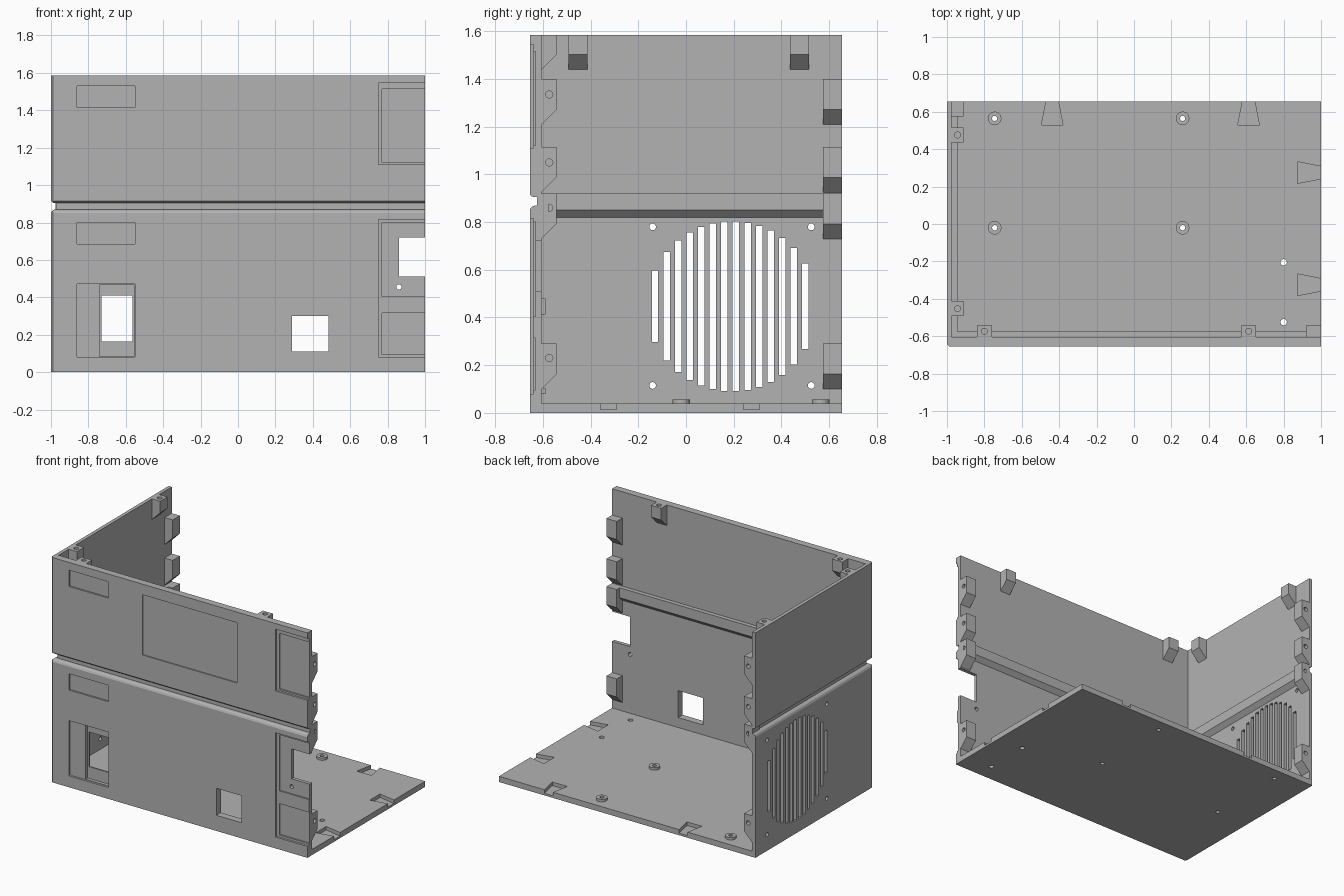
import bpy, bmesh, math
from mathutils import Vector, Matrix

if "Cube" in bpy.data.objects:
    bpy.data.objects.remove(bpy.data.objects["Cube"])

X, Y, H = 1.0, 0.655, 1.585        # half width, half depth, height
TL, TF = 0.025, 0.05               # left and front wall thickness
IL, IF = -X + TL, -Y + TF          # inner wall planes

grey = bpy.data.materials.new("grey_plastic")
grey.diffuse_color = (0.45, 0.45, 0.45, 1)
grey.use_nodes = True
grey.node_tree.nodes["Principled BSDF"].inputs["Base Color"].default_value = grey.diffuse_color


def finish(name, bm):
    bmesh.ops.recalc_face_normals(bm, faces=bm.faces)
    me = bpy.data.meshes.new(name)
    bm.to_mesh(me)
    bm.free()
    me.materials.append(grey)
    ob = bpy.data.objects.new(name, me)
    bpy.context.collection.objects.link(ob)
    return ob


def loft(name, rings):
    """Closed solid through rings of matching points."""
    bm = bmesh.new()
    vs = [[bm.verts.new(p) for p in r] for r in rings]
    n = len(vs[0])
    for a, b in zip(vs, vs[1:]):
        for i in range(n):
            j = (i + 1) % n
            bm.faces.new((a[i], a[j], b[j], b[i]))
    bm.faces.new(vs[0])
    bm.faces.new(vs[-1])
    return finish(name, bm)


def box(name, x0, x1, y0, y1, z0, z1):
    return loft(name, [[(x0, y0, z), (x1, y0, z), (x1, y1, z), (x0, y1, z)]
                       for z in (z0, z1)])


def cyl(name, centre, r, length, axis):
    bm = bmesh.new()
    rot = Vector((0, 0, 1)).rotation_difference(Vector(axis)).to_matrix().to_4x4()
    bmesh.ops.create_cone(bm, cap_ends=True, segments=24, radius1=r, radius2=r,
                          depth=length, matrix=Matrix.Translation(centre) @ rot)
    return finish(name, bm)


def cut(ob, cutter):
    m = ob.modifiers.new("cut", 'BOOLEAN')
    m.operation, m.solver, m.object = 'DIFFERENCE', 'EXACT', cutter
    bpy.context.view_layer.objects.active = ob
    bpy.ops.object.modifier_apply(modifier=m.name)
    bpy.data.objects.remove(cutter)


# Front and left walls: one mitred profile with outer groove and inner ridge
outer = [(0, 0), (0, 0.85), (0.006, 0.862), (0.015, 0.868), (0.03, 0.87),
         (0.03, 0.905), (0.012, 0.905), (0, 0.915), (0, H)]
inner = [(0, H), (0, 0.92), (0.03, 0.92), (0.03, 0.85), (0, 0.82), (0, 0)]
prof = [(d, d, z) for d, z in outer] + [(TL + d, TF + d, z) for d, z in inner]
walls = loft("front_and_left_walls", [
    [(X, -Y + f, z) for l, f, z in prof],
    [(-X + l, -Y + f, z) for l, f, z in prof],
    [(-X + l, Y, z) for l, f, z in prof]])

# Small chamfer on the outer corner
c = 0.012
cut(walls, loft("corner_cut", [[(-X - c, -Y + 2 * c, z), (-X - c, -Y - c, z),
                                (-X + 2 * c, -Y - c, z)] for z in (-0.1, H + 0.1)]))

# Front recesses and openings: x0, x1, z0, z1, depth
for x0, x1, z0, z1, d in [
        (-0.86, -0.55, 1.415, 1.53, 0.012), (-0.86, -0.55, 0.685, 0.80, 0.012),
        (-0.287, 0.45, 1.085, 1.51, 0.008),
        (0.75, 1.1, 1.11, 1.545, 0.015), (0.77, 1.1, 1.122, 1.515, 0.025),
        (0.75, 1.1, 0.08, 0.815, 0.015), (0.77, 1.1, 0.405, 0.80, 0.025),
        (0.77, 1.1, 0.095, 0.315, 0.025),
        (-0.86, -0.55, 0.08, 0.47, 0.015), (-0.74, -0.555, 0.083, 0.465, 0.038),
        (-0.73, -0.565, 0.165, 0.41, 0.1), (0.29, 0.485, 0.11, 0.30, 0.1),
        (0.86, 1.1, 0.51, 0.72, 0.1)]:
    cut(walls, box("front_cut", x0, x1, -Y - 0.1, -Y + d, z0, z1))
cut(walls, cyl("front_hole", (0.86, -Y, 0.455), 0.014, 0.3, (0, 1, 0)))

# Round fan grille of upright slots, with four screw holes
for i in range(14):
    y = -0.13 + i * 0.0485
    h = math.sqrt(0.356 ** 2 - (y - 0.193) ** 2)
    cut(walls, box("slot", -X - 0.1, -X + 0.1, y - 0.0135, y + 0.0135,
                   0.447 - h, 0.447 + h))
for y in (-0.14, 0.525):
    for z in (0.115, 0.78):
        cut(walls, cyl("fan_hole", (-X, y, z), 0.014, 0.2, (1, 0, 0)))

# Bars behind the socket opening
box("socket_bar_upper", -0.75, -0.54, IF - 0.002, IF + 0.015, 0.412, 0.48)
box("socket_bar_lower", -0.75, -0.54, IF - 0.002, IF + 0.015, 0.08, 0.105)

# Base plate with dovetail pockets
base = box("base_plate", IL, X, IF, Y, 0, 0.04)
pocket = [(-0.125, -0.0575), (0.0, -0.033), (0.0, 0.033), (-0.125, 0.0575)]
pocket = [pocket[0], pocket[1], (0.02, -0.033), (0.02, 0.033), pocket[2], pocket[3]]
for x in (-0.4375, 0.6125):
    cut(base, loft("pocket", [[(x + w, Y + d, z) for d, w in pocket]
                              for z in (0.015, 0.1)]))
for y in (0.275, -0.325):
    cut(base, loft("pocket", [[(X + d, y + w, z) for d, w in pocket]
                              for z in (0.015, 0.1)]))
for y in (-0.205, -0.525):
    cut(base, cyl("base_hole", (0.8, y, 0), 0.017, 0.3, (0, 0, 1)))

# Standoffs with through holes
for x in (-0.745, 0.26):
    for y in (0.565, -0.02):
        post = cyl("standoff", (x, y, 0.0475), 0.036, 0.019, (0, 0, 1))
        for ob in (post, base):
            cut(ob, cyl("screw_hole", (x, y, 0), 0.014, 0.3, (0, 0, 1)))

D = 0.063                          # tab depth


def tab(side, a0, a1, top, height, hole_z=None):
    """Screw tab with a sloped underside; side hole, or top hole without hole_z."""
    def at(a, d, z):
        return (a, IF + d, z) if side == "front" else (IL + d, a, z)
    shape = [(-0.002, top), (D, top), (D, top - height + D),
             (0, top - height), (-0.002, top - height)]
    ob = loft(side + "_tab", [[at(a, d, z) for d, z in shape] for a in (a0, a1)])
    if hole_z is None:
        cut(ob, cyl("hole", at((a0 + a1) / 2, D / 2, top), 0.016, 0.12, (0, 0, 1)))
    else:
        axis = (1, 0, 0) if side == "front" else (0, 1, 0)
        cut(ob, cyl("hole", at(a1, D / 2, hole_z), 0.015, 0.12, axis))


# Tabs along the open upright edges
for top, hole in [(1.40, 1.335), (1.115, 1.05), (0.92, 0.86), (0.29, 0.23)]:
    tab("front", 0.92, X, top, 0.19, hole)
    tab("left", 0.575, Y, top, 0.19, hole)

# Tabs along the top edge
for a in (-0.80, 0.6125):
    tab("front", a - 0.04, a + 0.04, H, 0.145)
for a in (-0.453, 0.476):
    tab("left", a - 0.04, a + 0.04, H, 0.145)
